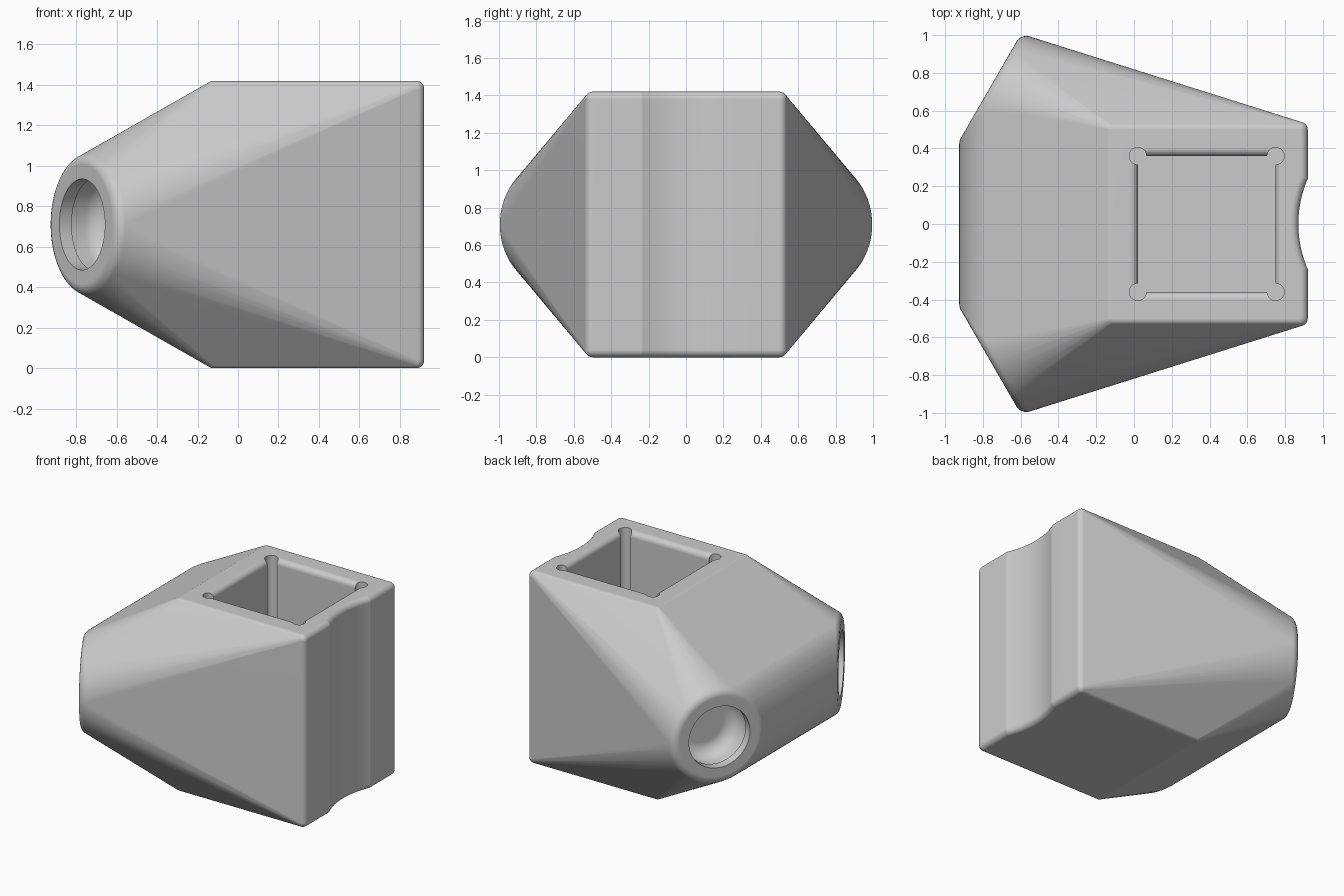
import bpy, bmesh
from math import sin, cos, pi, radians
from mathutils import Vector

if "Cube" in bpy.data.objects:
    bpy.data.objects.remove(bpy.data.objects["Cube"])

H = 1.42          # overall height
R = 0.04          # edge rounding
SIDES = 64

grey = bpy.data.materials.new("plain grey")
grey.use_nodes = True
colour = (0.6, 0.6, 0.6, 1)
grey.diffuse_color = colour
grey.node_tree.nodes["Principled BSDF"].inputs["Base Color"].default_value = colour


def finish(bm, name):
    bmesh.ops.recalc_face_normals(bm, faces=bm.faces)
    mesh = bpy.data.meshes.new(name)
    bm.to_mesh(mesh)
    bm.free()
    mesh.materials.append(grey)
    ob = bpy.data.objects.new(name, mesh)
    bpy.context.collection.objects.link(ob)
    return ob


def loft(name, rings):
    """Skin a stack of equal-length rings and cap both ends."""
    bm = bmesh.new()
    loops = [[bm.verts.new(p) for p in ring] for ring in rings]
    n = len(loops[0])
    for a, b in zip(loops, loops[1:]):
        for i in range(n):
            j = (i + 1) % n
            bm.faces.new((a[i], a[j], b[j], b[i]))
    bm.faces.new(loops[0][::-1])
    bm.faces.new(loops[-1])
    return finish(bm, name)


def circle(centre, u, v, r):
    return [centre + r * (cos(t) * u + sin(t) * v)
            for t in (2 * pi * i / SIDES for i in range(SIDES))]


def revolve(name, origin, axis, u, v, profile):
    return loft(name, [circle(origin + axis * d, u, v, r) for r, d in profile])


def cut(body, cutter):
    mod = body.modifiers.new("cut", "BOOLEAN")
    mod.operation = "DIFFERENCE"
    mod.solver = "EXACT"
    mod.object = cutter
    bpy.context.view_layer.objects.active = body
    bpy.ops.object.modifier_apply(modifier=mod.name)
    bpy.data.objects.remove(cutter)


X, Y, Z = Vector((1, 0, 0)), Vector((0, 1, 0)), Vector((0, 0, 1))
round_steps = [radians(15 * i) for i in range(7)]

# Body: hull around rounded box corners and two round-edged angled discs
bm = bmesh.new()
for x in (-0.12, 0.88):
    for y in (-0.5, 0.5):
        for z in (R, H - R):
            ball = bmesh.ops.create_uvsphere(bm, u_segments=24, v_segments=12, radius=R)
            bmesh.ops.translate(bm, verts=ball["verts"], vec=(x, y, z))
sockets = []
for s in (-1, 1):
    origin = Vector((-0.77, s * 0.71, H / 2))
    inward = Vector((cos(pi / 6), -s * sin(pi / 6), 0))
    across = Z.cross(inward)
    sockets.append((origin, inward, across))
    for t in round_steps:
        for p in circle(origin + inward * 0.06 * (1 - cos(t)), across, Z, 0.295 + 0.06 * sin(t)):
            bm.verts.new(p)
for f in list(bm.faces):
    bm.faces.remove(f)
for e in list(bm.edges):
    bm.edges.remove(e)
hull = bmesh.ops.convex_hull(bm, input=bm.verts)
inner = {g for g in hull["geom_interior"] + hull["geom_unused"]
         if isinstance(g, bmesh.types.BMVert)}
bmesh.ops.delete(bm, geom=list(inner), context="VERTS")
bmesh.ops.dissolve_limit(bm, angle_limit=radians(0.3), verts=bm.verts, edges=bm.edges)
body = finish(bm, "connector_body")

# Round sockets: narrow lip with a wider rounded cavity behind it
lip = [(0.225, -0.1), (0.225, 0.07), (0.25, 0.07), (0.25, 0.16)]
lip += [(0.15 + 0.1 * cos(t), 0.16 + 0.1 * sin(t)) for t in round_steps[1:]]
for origin, inward, across in sockets:
    cut(body, revolve("socket_cutter", origin, inward, across, Z, lip))


# Square pocket with a rounded rim
def rectangle(e, z):
    return [(0.02 - e, -0.36 - e, z), (0.75 + e, -0.36 - e, z),
            (0.75 + e, 0.36 + e, z), (0.02 - e, 0.36 + e, z)]


rim = [rectangle(R * (1 - cos(t)), H - R * (1 - sin(t))) for t in round_steps]
cut(body, loft("pocket_cutter", [rectangle(0, 0.2)] + rim + [rectangle(R, H + 0.1)]))

# Relief holes in the pocket corners
for x in (0.02, 0.75):
    for y in (-0.36, 0.36):
        hole = [(0.045, 0.2), (0.045, H + 0.1)]
        cut(body, revolve("relief_cutter", Vector((x, y, 0)), Z, X, Y, hole))

# Shallow upright groove in the flat end, flared at top and bottom
SIDES = 128
flare = [(0.6 + R * (1 - cos(t)), H - R * (1 - sin(t))) for t in round_steps]
groove = [(r, H - z) for r, z in reversed(flare)] + flare
groove = [(0.6 + R, -0.1)] + groove + [(0.6 + R, H + 0.1)]
cut(body, revolve("groove_cutter", Vector((1.47, 0, 0)), Z, X, Y, groove))

# Smooth curves, crisp flats
bpy.ops.object.select_all(action="DESELECT")
body.select_set(True)
bpy.context.view_layer.objects.active = body
bpy.ops.object.shade_smooth_by_angle(angle=radians(25))
body.modifiers.new("flat_normals", "WEIGHTED_NORMAL").keep_sharp = True
